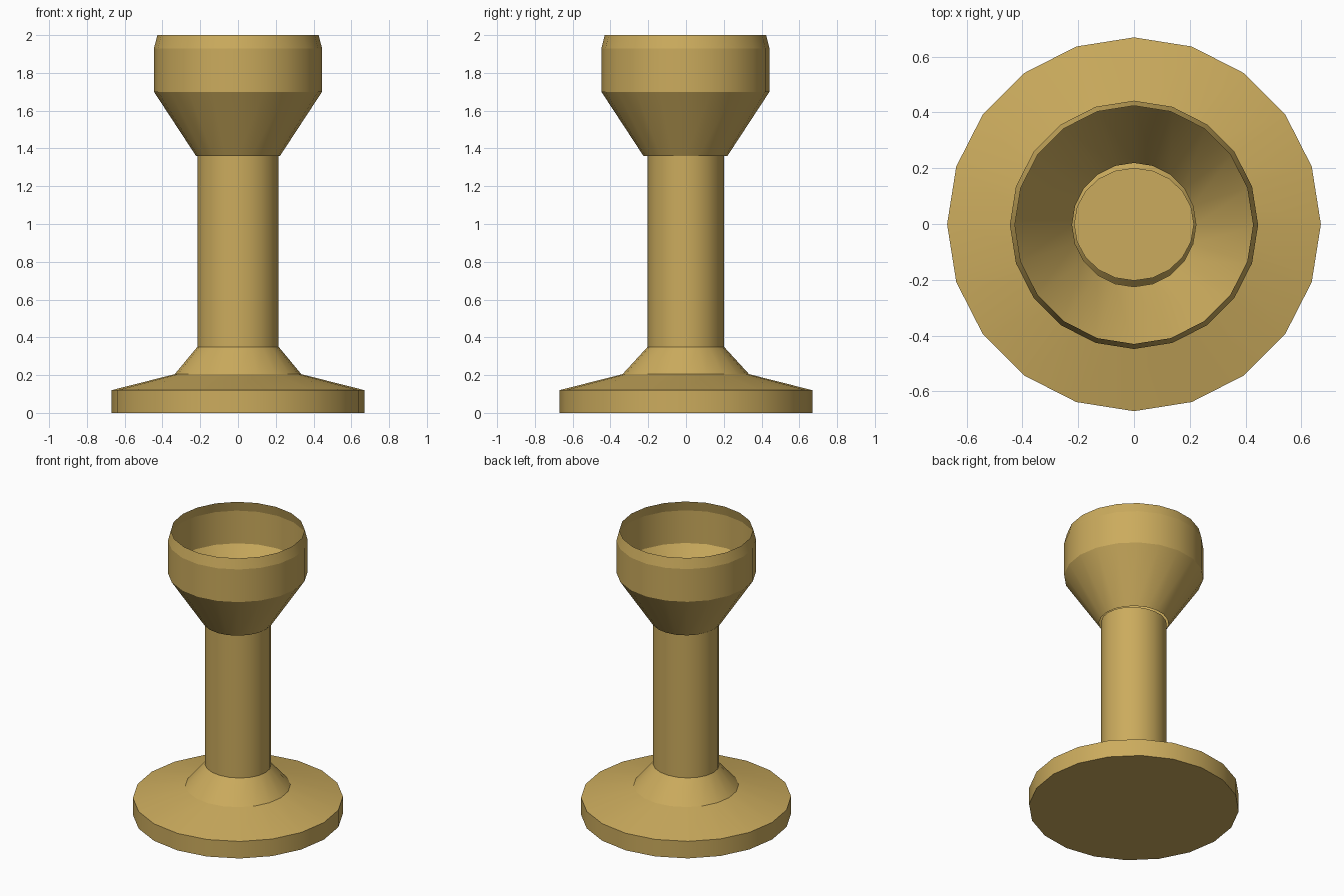
import bpy, bmesh
from math import cos, sin, tau

if "Cube" in bpy.data.objects:
    bpy.data.objects.remove(bpy.data.objects["Cube"])

SIDES = 20

brass = bpy.data.materials.new("brass")
brass.diffuse_color = (0.60, 0.41, 0.11, 1)
brass.use_nodes = True
brass.node_tree.nodes["Principled BSDF"].inputs["Base Color"].default_value = brass.diffuse_color


def lathe(name, profile, y_offset=0.0, capped=False):
    """Stack 20-sided rings (x radius, y radius, z) into one surface."""
    bm = bmesh.new()
    rings = []
    for rx, ry, z in profile:
        rings.append([bm.verts.new((rx * cos(tau * i / SIDES),
                                    ry * sin(tau * i / SIDES) + y_offset, z))
                      for i in range(SIDES)])
    for low, high in zip(rings, rings[1:]):
        for i in range(SIDES):
            j = (i + 1) % SIDES
            bm.faces.new((low[i], low[j], high[j], high[i])).smooth = True
    if capped:
        bm.faces.new(rings[0][::-1])
        bm.faces.new(rings[-1])
    # Crisp rings, smooth shading around the circumference
    for ring in rings:
        for i in range(SIDES):
            bm.edges.get((ring[i - 1], ring[i])).smooth = False
    mesh = bpy.data.meshes.new(name)
    bm.to_mesh(mesh)
    bm.free()
    mesh.materials.append(brass)
    obj = bpy.data.objects.new(name, mesh)
    bpy.context.collection.objects.link(obj)
    return obj


# Foot, flared collar and slightly oval stem
lathe("base_and_stem", [
    (0.67, 0.67, 0.0),
    (0.67, 0.67, 0.12),
    (0.335, 0.335, 0.205),
    (0.215, 0.202, 0.35),
    (0.215, 0.202, 1.36),
], y_offset=-0.001, capped=True)

# Thin open cup resting around the stem top
lathe("cup", [
    (0.222, 0.222, 1.36),
    (0.445, 0.445, 1.70),
    (0.445, 0.445, 1.93),
    (0.427, 0.427, 2.0),
], y_offset=-0.003)
